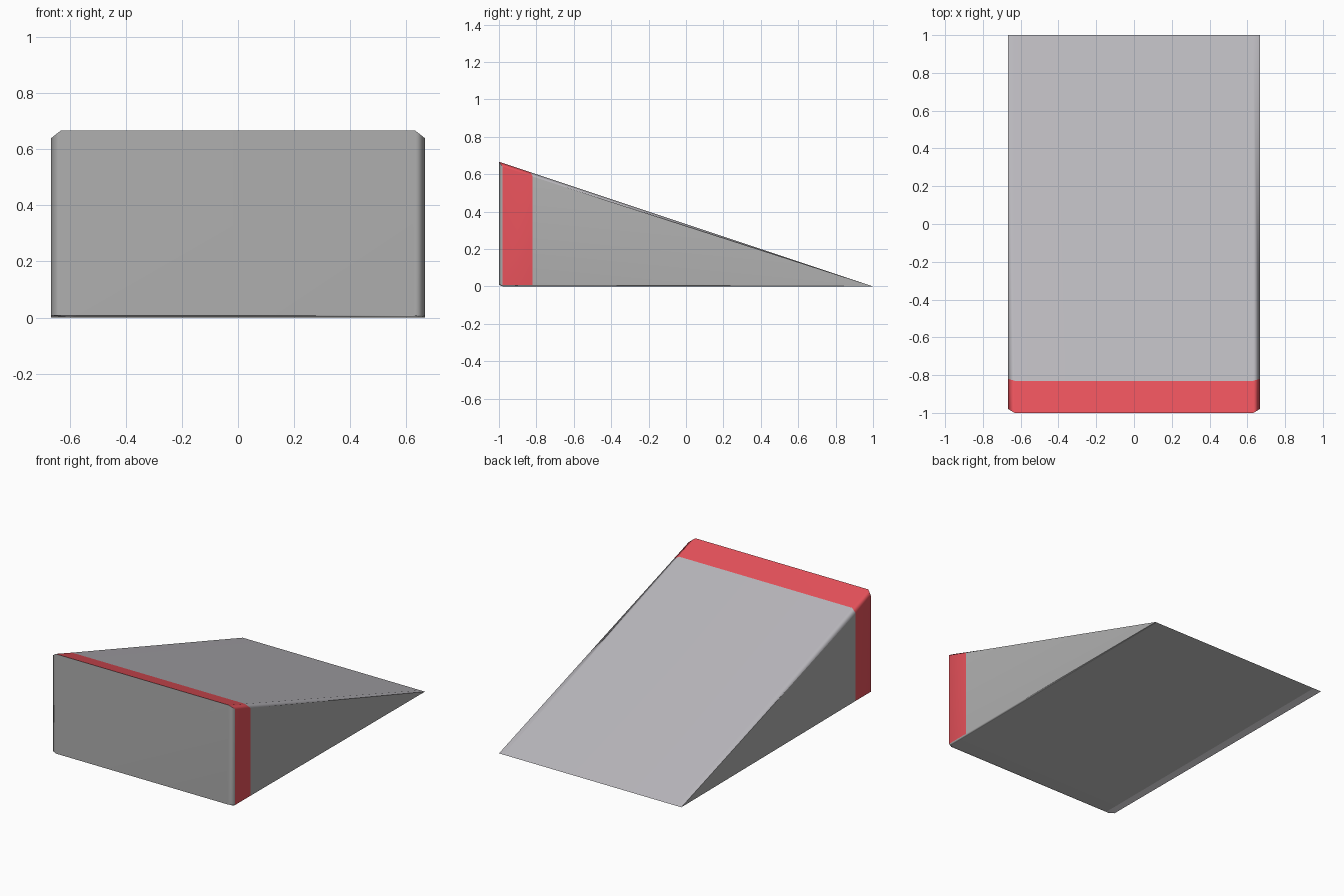
import bpy, bmesh, math

if "Cube" in bpy.data.objects:
    bpy.data.objects.remove(bpy.data.objects["Cube"])

W, H = 0.666, 0.666      # half width, full height
C, LIP = 0.034, 0.008    # corner chamfer, small underside bevel


def section(y, w, low, drop, shift=0):
    """Cross-section ring; shift moves the slope corners forward along y."""
    side_top = H * (1 - y) / 2 - drop
    yi = y - shift
    inner = H * (1 - yi) / 2
    base = low if y <= -1 else 0
    half = [(w, y, low), (w, y, side_top), (W - C, yi, inner)]
    left = [(-x, a, z) for x, a, z in reversed(half)]
    # The underside has a narrow bevel on the right and a wide strip on the left
    return [(w - 0.012, y, base)] + half + left + [(0.06 - w, y, base)]


def material(name, r, g, b):
    m = bpy.data.materials.new(name)
    m.diffuse_color = (r, g, b, 1)
    m.use_nodes = True
    m.node_tree.nodes["Principled BSDF"].inputs["Base Color"].default_value = m.diffuse_color
    return m


materials = [
    material("body_grey", 0.43, 0.43, 0.43),
    material("stripe_red", 0.80, 0.084, 0.104),
    material("slope_grey", 0.49, 0.48, 0.51),
    material("underside_grey", 0.60, 0.60, 0.60),
    material("underside_strip_grey", 0.90, 0.88, 0.92),
]
BODY, RED, SLOPE, UNDER, STRIP = range(5)

# Sections from the tall front to the thin back edge
sections = [
    section(-1.0, W - C, LIP, 0),
    section(-0.98, W, LIP, 0.02),
    section(-0.82, W, LIP, 0.019, 0.01),
    section(1.0, W, 0, 0),
]
# Material of each strip around the ring, one row per span
paint = [
    [BODY, BODY, RED, RED, RED, BODY, STRIP, UNDER],
    [BODY, RED, RED, RED, RED, RED, STRIP, UNDER],
    [BODY, BODY, SLOPE, SLOPE, SLOPE, BODY, STRIP, UNDER],
]

# Ramp skin: front cap plus lofted spans
bm = bmesh.new()
rings = [[bm.verts.new(p) for p in s] for s in sections]
n = len(rings[0])
bm.faces.new(rings[0])
for k, row in enumerate(paint):
    for i, slot in enumerate(row):
        j = (i + 1) % n
        f = bm.faces.new((rings[k][i], rings[k][j], rings[k + 1][j], rings[k + 1][i]))
        f.material_index = slot
bmesh.ops.remove_doubles(bm, verts=bm.verts, dist=1e-4)
bmesh.ops.recalc_face_normals(bm, faces=bm.faces)

mesh = bpy.data.meshes.new("ramp")
bm.to_mesh(mesh)
bm.free()
for m in materials:
    mesh.materials.append(m)
ramp = bpy.data.objects.new("ramp", mesh)
bpy.context.collection.objects.link(ramp)

# Smooth the small bevels while the large faces stay flat
bpy.context.view_layer.objects.active = ramp
ramp.select_set(True)
bpy.ops.object.shade_smooth_by_angle(angle=math.radians(65))
weighted = ramp.modifiers.new("flat_large_faces", 'WEIGHTED_NORMAL')
weighted.keep_sharp = True
